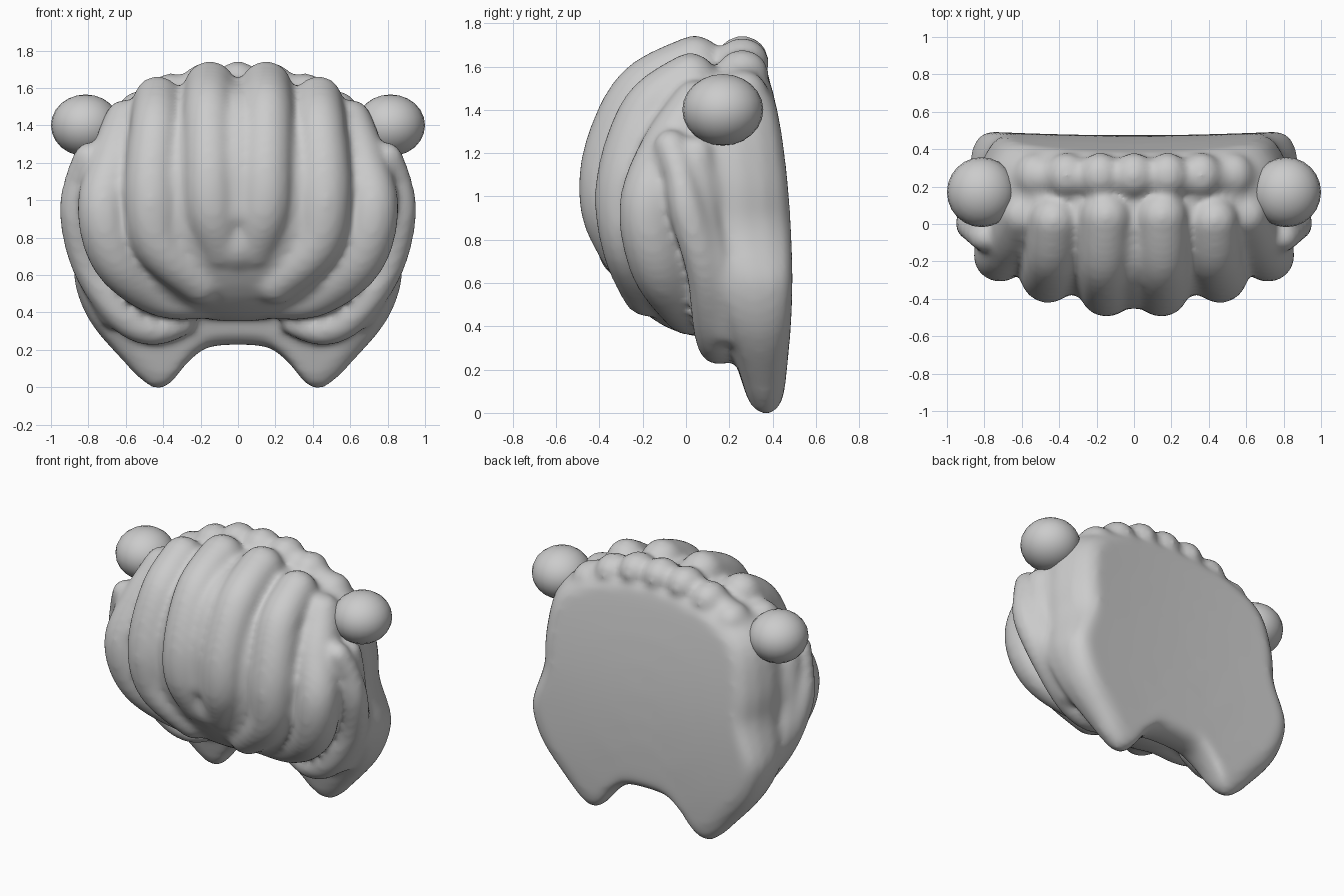
import bpy, bmesh
from mathutils import Matrix, Vector

cube = bpy.data.objects.get("Cube")
if cube:
    bpy.data.objects.remove(cube, do_unlink=True)

grey = bpy.data.materials.new("hair grey")
grey.use_nodes = True
grey.diffuse_color = (0.6, 0.6, 0.6, 1)
grey.node_tree.nodes["Principled BSDF"].inputs["Base Color"].default_value = (0.6, 0.6, 0.6, 1)


def ball(bm, centre, radii, segments=32):
    m = Matrix.Translation(centre) @ Matrix.Diagonal((*radii, 1))
    return bmesh.ops.create_uvsphere(bm, u_segments=segments, v_segments=segments // 2, radius=1, matrix=m)["verts"]


def spline(points, steps=6):
    """Smooth path through the points, end points repeated."""
    p = [Vector(points[0])] + [Vector(q) for q in points] + [Vector(points[-1])]
    out = []
    for a, b, c, d in zip(p, p[1:], p[2:], p[3:]):
        for i in range(steps):
            t = i / steps
            out.append(b + (c - a) * t / 2 + (2 * a - 5 * b + 4 * c - d) * t * t / 2
                       + (3 * b - a - 3 * c + d) * t ** 3 / 2)
    return out + [p[-1]]


def bridge(bm, rings):
    n = len(rings[0])
    for r, s in zip(rings, rings[1:]):
        for i in range(n):
            bm.faces.new((r[i], r[(i + 1) % n], s[(i + 1) % n], s[i]))
    bm.faces.new(rings[0][::-1])
    bm.faces.new(rings[-1])


def lock(bm, points, side):
    """Tapered tube with round ends; each point is x, y, z, radius."""
    path = spline([(x * side, y, z, r) for x, y, z, r in points])
    rings = []
    for i, p in enumerate(path):
        d = (path[min(i + 1, len(path) - 1)] - path[max(i - 1, 0)]).to_3d().normalized()
        u = d.cross(Vector((0.3 * side, 1, 0.2))).normalized()
        v = d.cross(u)
        m = Matrix((u, v, d)).transposed()
        rings.append([bm.verts.new(p.to_3d() + m @ (Matrix.Rotation(k * 0.3927, 3, 'Z') @ Vector((p.w, 0, 0))))
                      for k in range(16)])
    bridge(bm, rings)
    for p in (path[0], path[-1]):
        ball(bm, p.to_3d(), (p.w,) * 3, 16)


bm = bmesh.new()

# Domed core, shallow behind
for v in ball(bm, (0, 0.1, 1.0), (0.87, 0.52, 0.65), 48):
    if v.co.y > 0.1:
        v.co.y = 0.1 + (v.co.y - 0.1) * 0.5

# Back sheet with two rounded lower ends, its upper sides bevelled towards the back
half = [(0, 1.64), (0.3, 1.61), (0.57, 1.54), (0.78, 1.39), (0.85, 1.1), (0.85, 0.85), (0.88, 0.6),
        (0.8, 0.36), (0.61, 0.13), (0.5, 0.02), (0.43, -0.01), (0.36, 0.02), (0.27, 0.13), (0.16, 0.21), (0, 0.225)]
right = spline(half, 4)
outline = right + [Vector((-p.x, p.y)) for p in right[-2:0:-1]]
rings = []
for t, s in ((0, 0.05), (0, 0.5), (0, 0.8), (0.02, 0.92), (0.15, 0.98), (0.5, 1.0), (0.75, 0.985),
             (0.92, 0.95), (1, 0.89), (1, 0.75), (1, 0.5), (1, 0.25), (1, 0.03)):
    ring = []
    for p in outline:
        x, z = p.x * s, 0.9 + (p.y - 0.9) * s
        front = 0.3 - 0.3 * min(z, 0.9)
        back = 0.475 - 0.1 * (z - 0.6) ** 2 + 0.03 * x * x
        bevel = 1 - 0.09 * t * t * min(max((z - 0.6) / 0.3, 0), 1)
        ring.append(bm.verts.new((x * bevel, front + (back - front) * t, z)))
    rings.append(ring)
bridge(bm, rings)

# Locks sweeping from the crown down the front and sides
locks = [
    [(.15, .04, 1.605, .14), (.155, -.2, 1.475, .14), (.15, -.33, 1.2, .145), (.14, -.345, .95, .145), (.09, -.27, .75, .13)],
    [(.43, .02, 1.535, .13), (.44, -.17, 1.38, .14), (.46, -.27, 1.05, .15), (.42, -.25, .77, .14), (.2, -.17, .57, .13)],
    [(.6, .05, 1.42, .12), (.66, -.08, 1.2, .14), (.72, -.17, .95, .14), (.64, -.12, .68, .14), (.4, 0, .49, .12), (.1, .02, .48, .11)],
    [(.8, -.07, 1.23, .08), (.86, -.03, 1.1, .07), (.87, .01, .92, .085), (.8, .09, .65, .09), (.62, .13, .4, .1), (.46, .15, .31, .09), (.3, .17, .34, .07)],
    [(.8, .05, 1.2, .08), (.82, .08, .9, .08), (.8, .14, .65, .08), (.66, .18, .4, .09)],
]
for side in (1, -1):
    for points in locks:
        lock(bm, points, side)

# Middle forelock: a shallow strand filling the parting, and its rounded end
lock(bm, [(0, 0, 1.55, .1), (0, -.2, 1.44, .12), (0, -.315, 1.2, .125), (0, -.33, .95, .125)], 1)
ball(bm, (0, -0.26, 0.77), (0.18, 0.15, 0.16))

# Row of broad knobs along the back of the crown, on a rounded band
for x, z in ((0, 1.63), (.18, 1.62), (.36, 1.565), (.53, 1.47)):
    for side in (1, -1) if x else (1,):
        ball(bm, (x * side, 0.26, z), (0.115, 0.125, 0.115), 16)
for side in (1, -1):
    lock(bm, [(0, .25, 1.61, .1), (.2, .25, 1.595, .1), (.4, .25, 1.535, .1), (.57, .25, 1.44, .1)], side)

bmesh.ops.recalc_face_normals(bm, faces=bm.faces)


def add_object(name, bm):
    mesh = bpy.data.meshes.new(name)
    bm.to_mesh(mesh)
    bm.free()
    mesh.materials.append(grey)
    mesh.shade_smooth()
    ob = bpy.data.objects.new(name, mesh)
    bpy.context.collection.objects.link(ob)


# Round buns
for name, side in (("left_bun", 1), ("right_bun", -1)):
    bun = bmesh.new()
    ball(bun, (side * 0.815, 0.17, 1.4), (0.185, 0.187, 0.165), 24)
    add_object(name, bun)

# Fuse the hair into one soft skin
add_object("hair", bm)
hair = bpy.data.objects["hair"]
fuse = hair.modifiers.new("fuse", 'REMESH')
fuse.mode = 'VOXEL'
fuse.voxel_size = 0.02
fuse.use_smooth_shade = True
soften = hair.modifiers.new("soften", 'SMOOTH')
soften.factor = 0.5
soften.iterations = 12
